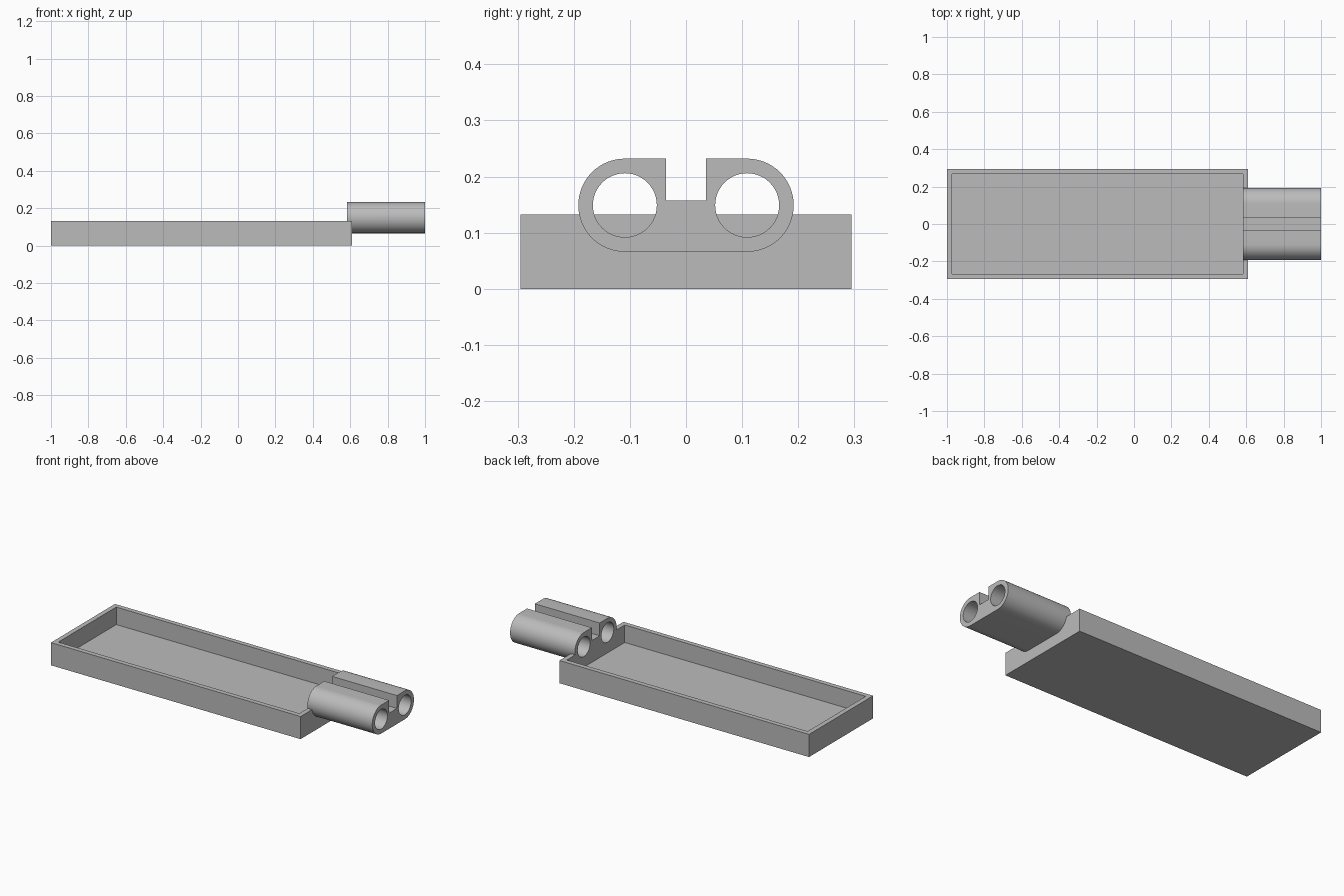
import bpy, bmesh, math

if "Cube" in bpy.data.objects:
    bpy.data.objects.remove(bpy.data.objects["Cube"])

mat = bpy.data.materials.new("grey_plastic")
mat.diffuse_color = (0.5, 0.5, 0.5, 1)
mat.use_nodes = True
mat.node_tree.nodes["Principled BSDF"].inputs["Base Color"].default_value = mat.diffuse_color


def finish(name, bm):
    bmesh.ops.recalc_face_normals(bm, faces=bm.faces)
    me = bpy.data.meshes.new(name)
    bm.to_mesh(me)
    bm.free()
    ob = bpy.data.objects.new(name, me)
    bpy.context.collection.objects.link(ob)
    me.materials.append(mat)
    return ob


def prism(name, outline, x0, x1):
    """Extrude a (y, z) outline along x."""
    bm = bmesh.new()
    face = bm.faces.new([bm.verts.new((x0, y, z)) for y, z in outline])
    new = bmesh.ops.extrude_face_region(bm, geom=[face])["geom"]
    bmesh.ops.translate(bm, vec=(x1 - x0, 0, 0),
                        verts=[v for v in new if isinstance(v, bmesh.types.BMVert)])
    return finish(name, bm)


def rect(hw, z0, z1):
    return [(-hw, z0), (hw, z0), (hw, z1), (-hw, z1)]


def arc(cy, cz, r, a0, a1, n):
    return [(cy + r * math.cos(math.radians(a0 + (a1 - a0) * i / n)),
             cz + r * math.sin(math.radians(a0 + (a1 - a0) * i / n))) for i in range(n + 1)]


def boolean(ob, cutter, op):
    """Apply a boolean and remove the helper."""
    mod = ob.modifiers.new("bool", "BOOLEAN")
    mod.operation, mod.object, mod.solver = op, cutter, "EXACT"
    bpy.context.view_layer.update()
    dg = bpy.context.evaluated_depsgraph_get()
    me = bpy.data.meshes.new_from_object(ob.evaluated_get(dg))
    ob.modifiers.clear()
    ob.data = me
    bpy.data.objects.remove(cutter)


WALL_IN, WALL_OUT, TIP = 0.582, 0.61, 1.0
HOLE_Y, HOLE_Z = 0.109, 0.149

# Open tray
tray = prism("tray_with_twin_socket", rect(0.295, 0, 0.132), -1.0, WALL_OUT)
boolean(tray, prism("pocket", rect(0.267, 0.03, 0.3), -0.972, WALL_IN), "DIFFERENCE")

# Twin socket: rounded block with a slot down the middle of its top
right = arc(HOLE_Y, HOLE_Z, 0.083, -90, 90, 32) + [(0.036, 0.232), (0.036, 0.157)]
outline = right + [(-y, z) for y, z in reversed(right)]
boolean(tray, prism("socket", outline, WALL_IN, TIP), "UNION")

# Two bores through the socket and the tray wall
for side in (-1, 1):
    bore = arc(side * HOLE_Y, HOLE_Z, 0.057, 0, 360, 48)[:-1]
    boolean(tray, prism("bore", bore, 0.5, 1.1), "DIFFERENCE")

bpy.ops.object.select_all(action="DESELECT")
tray.select_set(True)
bpy.context.view_layer.objects.active = tray
bpy.ops.object.shade_smooth_by_angle(angle=math.radians(30))
